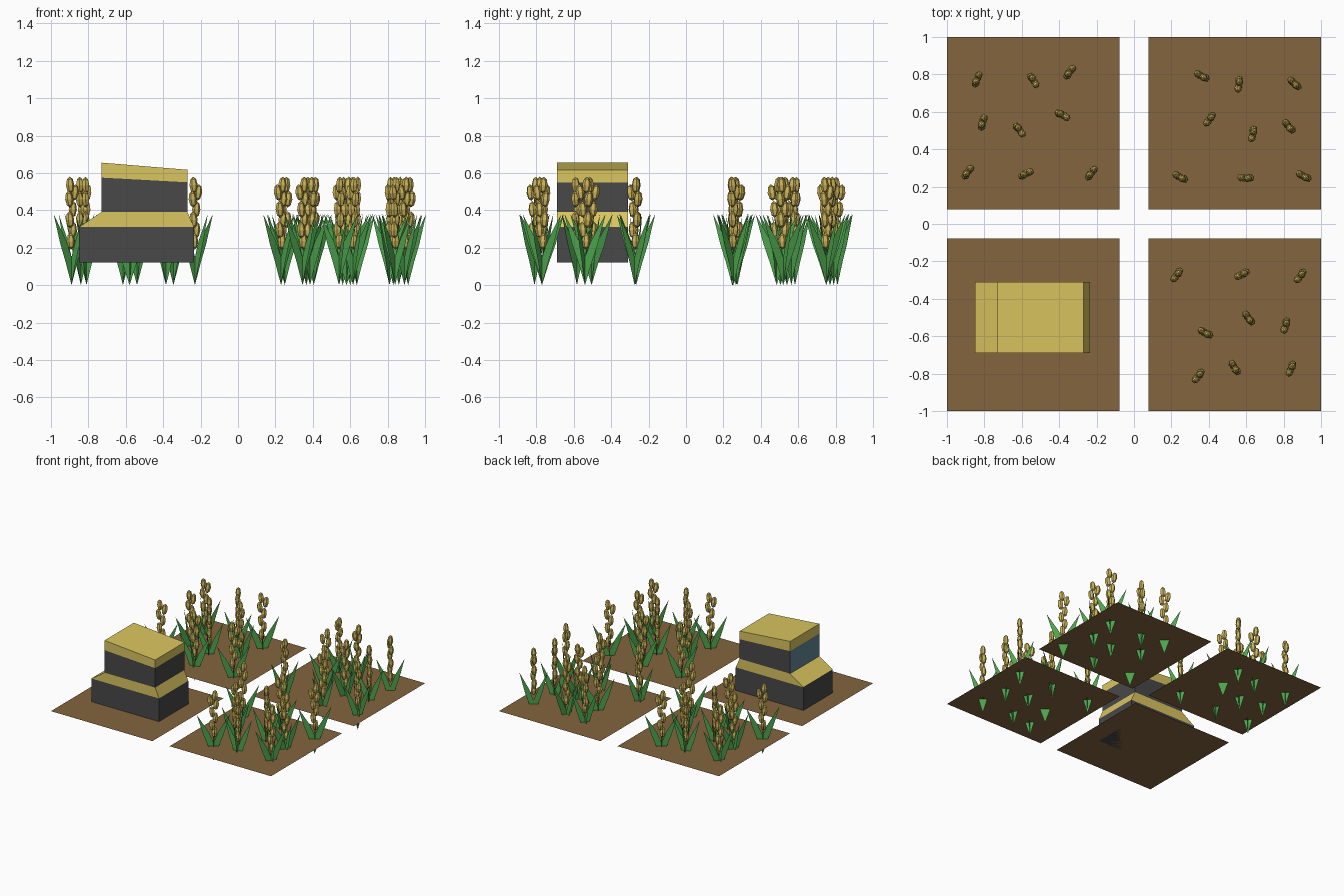
import bpy, bmesh
from math import radians
from mathutils import Matrix, Vector

if "Cube" in bpy.data.objects:
    bpy.data.objects.remove(bpy.data.objects["Cube"])


def material(name, rgb):
    m = bpy.data.materials.new(name)
    m.diffuse_color = (*rgb, 1)
    m.use_nodes = True
    m.node_tree.nodes["Principled BSDF"].inputs["Base Color"].default_value = m.diffuse_color
    return m


SOIL = material("soil", (0.23, 0.13, 0.047))
LEAF = material("leaf_green", (0.075, 0.37, 0.075))
STRAW = material("straw_yellow", (0.70, 0.56, 0.115))
GRAIN = material("grain_yellow", (0.62, 0.47, 0.10))
WALL = material("dark_wall", (0.065, 0.065, 0.068))
GLASS = material("window_glass", (0.12, 0.24, 0.30))


def mesh_from(bm, name, mats):
    me = bpy.data.meshes.new(name)
    bm.to_mesh(me)
    bm.free()
    for m in mats:
        me.materials.append(m)
    return me


def place(me, name, loc=(0, 0, 0), angle=0):
    ob = bpy.data.objects.new(name, me)
    ob.location = loc
    ob.rotation_euler.z = radians(angle)
    bpy.context.collection.objects.link(ob)
    return ob


def prism(name, profile, y0, y1, mats):
    """Extrude an xz profile along y."""
    bm = bmesh.new()
    f = bm.faces.new([bm.verts.new((x, y0, z)) for x, z in profile])
    ext = bmesh.ops.extrude_face_region(bm, geom=[f])["geom"]
    bmesh.ops.translate(bm, vec=(0, y1 - y0, 0),
                        verts=[g for g in ext if isinstance(g, bmesh.types.BMVert)])
    bmesh.ops.recalc_face_normals(bm, faces=bm.faces)
    if len(mats) > 1:  # second material goes on the -x side
        for f in bm.faces:
            if f.normal.x < -0.9:
                f.material_index = 1
    return place(mesh_from(bm, name, mats), name)


GROUND = 0.12

# four flat soil plots
bm = bmesh.new()
bmesh.ops.create_grid(bm, x_segments=1, y_segments=1, size=0.461)
plot = mesh_from(bm, "soil_plot", [SOIL])
for sx in (-1, 1):
    for sy in (-1, 1):
        place(plot, "soil_plot", (0.539 * sx, 0.539 * sy, GROUND))

# machine: lower body, sloped deck, cab with rear window, slanted roof
Y0, Y1 = -0.69, -0.31
prism("lower_body", [(-0.85, GROUND), (-0.235, GROUND), (-0.235, 0.31), (-0.85, 0.31)], Y0, Y1, [WALL])
prism("sloped_deck", [(-0.85, 0.31), (-0.235, 0.31), (-0.27, 0.39), (-0.73, 0.39)], Y0, Y1, [STRAW])
prism("cab", [(-0.73, 0.39), (-0.27, 0.39), (-0.27, 0.55), (-0.73, 0.575)], Y0, Y1, [WALL, GLASS])
prism("roof", [(-0.73, 0.575), (-0.27, 0.55), (-0.27, 0.617), (-0.73, 0.655)], Y0, Y1, [STRAW])

# leaf cluster: two crossed upright cards, each with two splayed blades
bm = bmesh.new()
blade = [(0, 0), (0.04, 0.12), (0.078, 0.22), (0.125, 0.38), (0.035, 0.235), (0, 0.15)]
for turn, width in ((0, 1.0), (90, 0.85)):
    rot = Matrix.Rotation(radians(turn), 3, 'Z')
    for side in (-1, 1):
        bm.faces.new([bm.verts.new(rot @ Vector((x * side * width, 0, z))) for x, z in blade])
leaves = mesh_from(bm, "leaves", [LEAF])

# grain ear: stacked low-poly kernels, alternating sideways
bm = bmesh.new()
kernels = [(-0.006, 0.0, 0.235), (0.012, 0.004, 0.295), (-0.014, -0.004, 0.35),
           (0.012, 0.004, 0.405), (-0.020, -0.005, 0.46), (0.026, 0.006, 0.495),
           (-0.010, 0.0, 0.535)]
for k in kernels:
    m = (Matrix.Translation(k) @ Matrix.Rotation(k[0] * 6, 4, 'Y')
         @ Matrix.Diagonal((0.023, 0.021, 0.045, 1)))
    bmesh.ops.create_uvsphere(bm, u_segments=6, v_segments=4, radius=1, matrix=m)
ear = mesh_from(bm, "grain_ear", [GRAIN])

# plant layout of one plot: x, y, heading
layout = [(-0.84, 0.77, 55), (-0.54, 0.77, -70), (-0.345, 0.81, 40),
          (-0.81, 0.54, 62), (-0.615, 0.505, -65), (-0.385, 0.583, -40),
          (-0.89, 0.275, 40), (-0.58, 0.267, 15), (-0.23, 0.27, 40)]
for x, y, a in layout:
    spots = [(x, y, a),                               # back left
             (-x, -y, a + 180),                       # front right, half turn
             (0.02 - x, y - 0.02, 180 - a)]           # back right, mirrored
    for px, py, pa in spots:
        place(leaves, "leaves", (px, py, 0), pa)
        place(ear, "grain_ear", (px, py, 0), pa)
